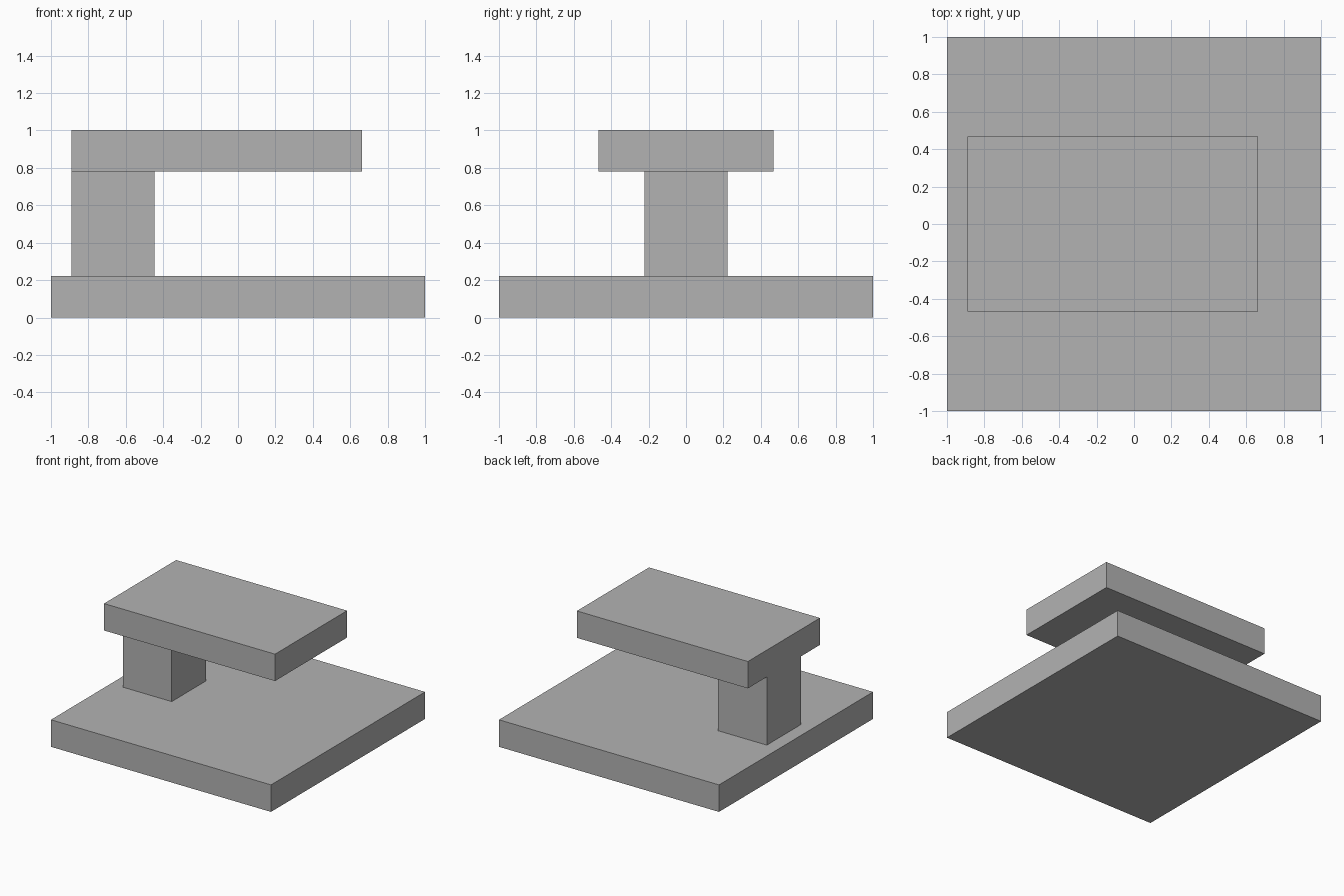
import bpy

cube = bpy.data.objects.get("Cube")
if cube:
    bpy.data.objects.remove(cube, do_unlink=True)

# Single plain grey for every part
grey = bpy.data.materials.new("plain_grey")
grey.use_nodes = True
colour = (0.45, 0.45, 0.45, 1)
grey.diffuse_color = colour
grey.node_tree.nodes["Principled BSDF"].inputs["Base Color"].default_value = colour


def box(name, low, high):
    """Add a flat-sided block spanning two opposite corners."""
    centre = [(a + b) / 2 for a, b in zip(low, high)]
    size = [b - a for a, b in zip(low, high)]
    bpy.ops.mesh.primitive_cube_add(size=1, location=centre)
    obj = bpy.context.object
    obj.name = obj.data.name = name
    obj.scale = size
    bpy.ops.object.transform_apply(location=False, rotation=False, scale=True)
    obj.data.materials.append(grey)
    return obj


base_top, slab_bottom = 0.222, 0.782
back_x = -0.89

# Square base plate
box("base_plate", (-1, -1, 0), (1, 1, base_top))
# Square column standing near one edge
box("support_column", (back_x, -0.222, base_top), (-0.447, 0.222, slab_bottom))
# Overhanging slab, flush with the column's outer face
box("top_slab", (back_x, -0.468, slab_bottom), (0.664, 0.468, 1.003))
